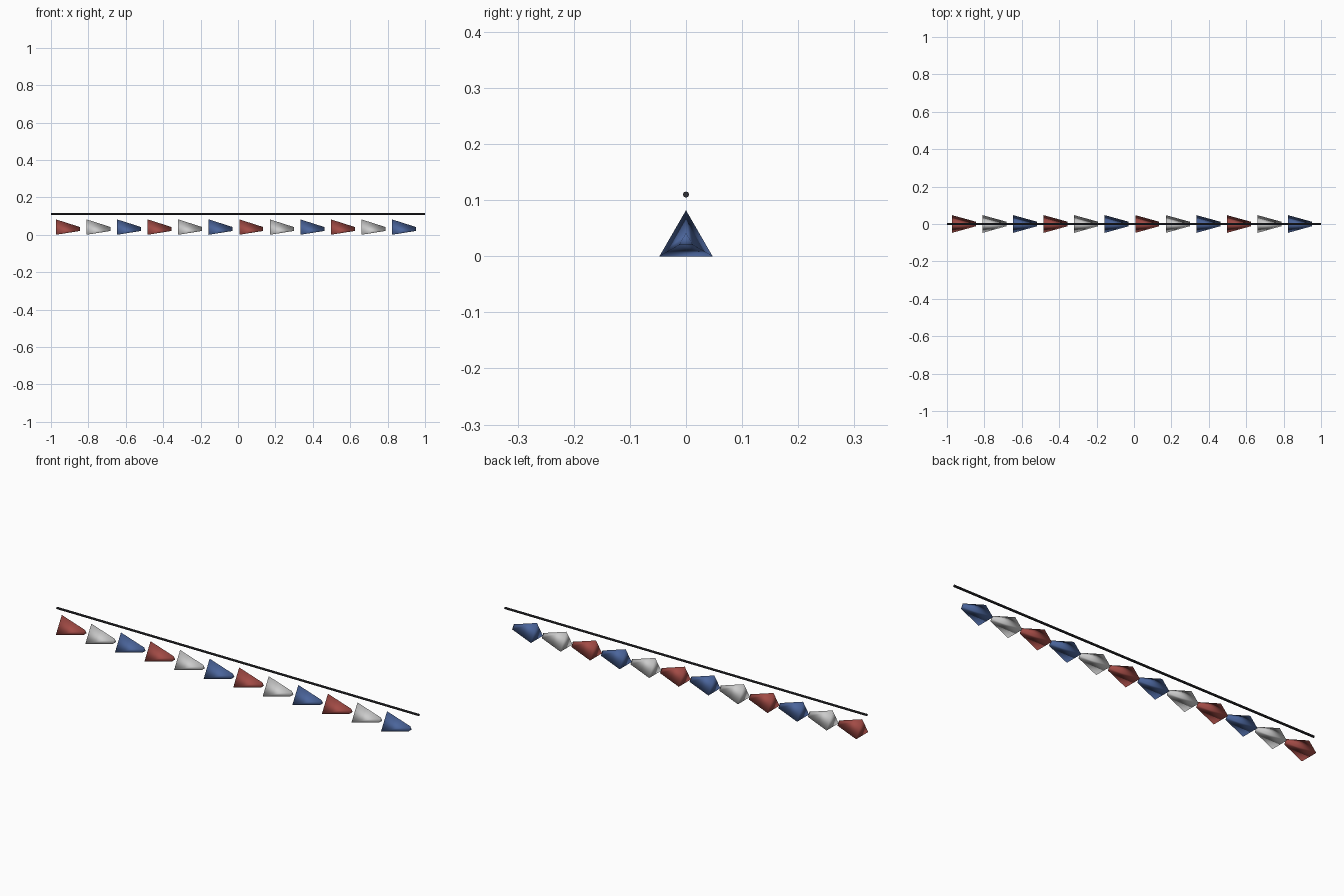
import bpy
from math import pi

if "Cube" in bpy.data.objects:
    bpy.data.objects.remove(bpy.data.objects["Cube"])


def material(name, rgb):
    m = bpy.data.materials.new(name)
    m.diffuse_color = (*rgb, 1)
    m.use_nodes = True
    m.node_tree.nodes["Principled BSDF"].inputs["Base Color"].default_value = m.diffuse_color
    return m


red = material("red", (0.36, 0.07, 0.06))
white = material("white", (0.75, 0.75, 0.73))
blue = material("blue", (0.07, 0.13, 0.33))
dark = material("dark", (0.03, 0.03, 0.035))

# Straight string above the pennants
bpy.ops.mesh.primitive_cylinder_add(vertices=8, radius=0.0055, depth=2,
                                    location=(0, 0, 0.11), rotation=(pi / 2, 0, pi / 2))
string = bpy.context.object
string.name = "string"
string.data.materials.append(dark)
bpy.ops.object.shade_smooth_by_angle()

# Row of tapered three-sided pennants, point towards +x, one corner up
R, TIP, LENGTH = 0.0547, 0.014, 0.128
for i in range(12):
    x = -0.973 + i * 0.1633 + LENGTH / 2
    bpy.ops.mesh.primitive_cone_add(vertices=3, radius1=R, radius2=TIP, depth=LENGTH,
                                    location=(x, 0, R / 2), rotation=(pi / 2, 0, pi / 2))
    pennant = bpy.context.object
    pennant.name = f"pennant_{i + 1}"
    pennant.data.materials.append((red, white, blue)[i % 3])
    bpy.ops.object.shade_smooth()
